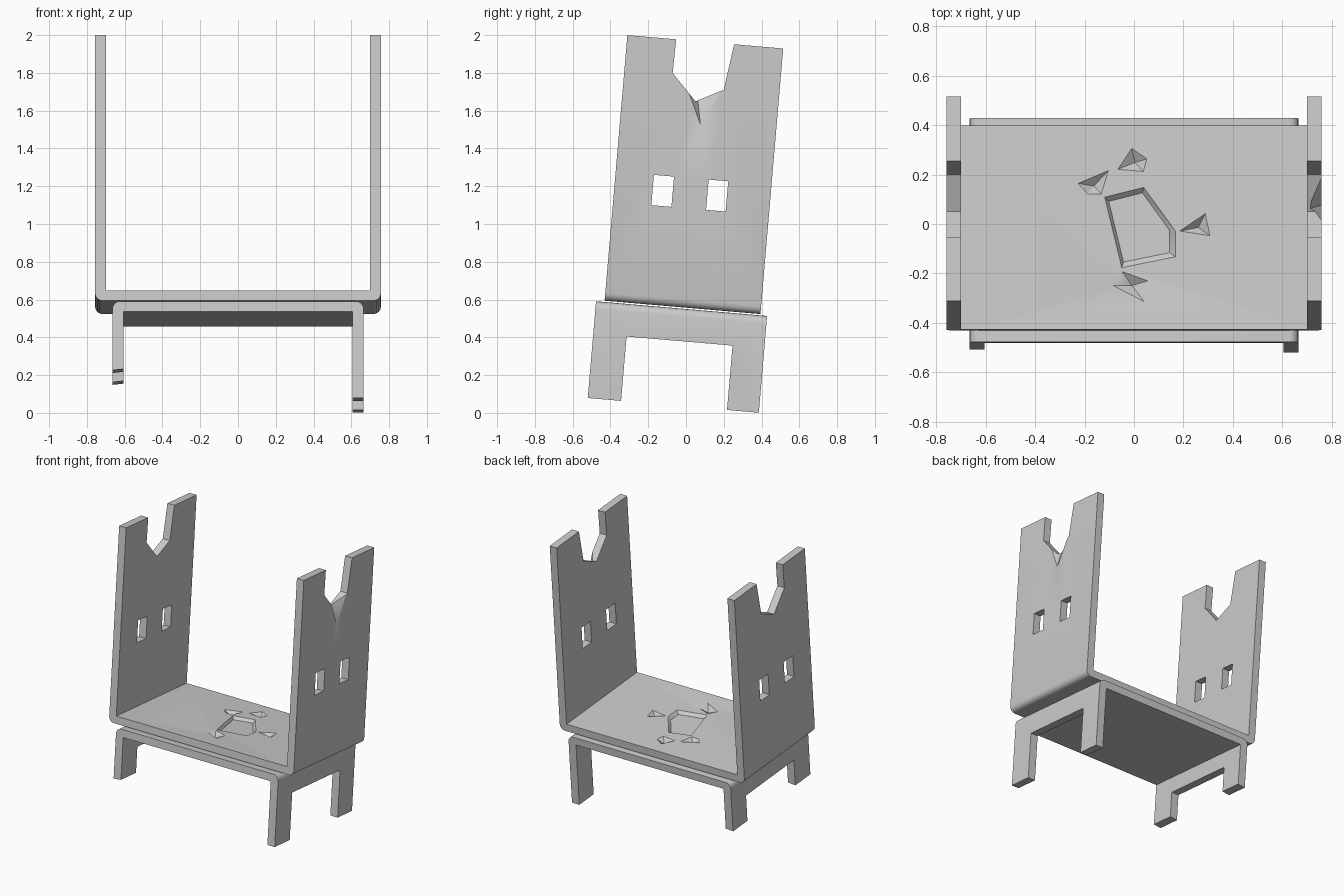
import bpy, bmesh, math
from mathutils import Matrix

if "Cube" in bpy.data.objects:
    bpy.data.objects.remove(bpy.data.objects["Cube"])

# The whole stand leans backwards slightly
LEAN = Matrix.Rotation(math.radians(-4.9), 4, 'X')

grey = bpy.data.materials.new("plain_grey")
grey.use_nodes = True
GREY = (0.6, 0.6, 0.6, 1)
grey.diffuse_color = GREY
grey.node_tree.nodes["Principled BSDF"].inputs["Base Color"].default_value = GREY


def make_object(name, bm):
    bmesh.ops.recalc_face_normals(bm, faces=bm.faces)
    bm.transform(LEAN)
    mesh = bpy.data.meshes.new(name)
    bm.to_mesh(mesh)
    bm.free()
    mesh.materials.append(grey)
    obj = bpy.data.objects.new(name, mesh)
    bpy.context.collection.objects.link(obj)
    return obj


def bent_sheet(name, outer, inner, z_end, z_inner, z_outer, y0, y1, radius=0.04):
    """U-shaped sheet with rounded outer corners, extruded along y."""
    sign = 1 if z_end > z_outer else -1
    half = [(inner, z_inner), (inner, z_end), (outer, z_end)]
    for i in range(5):
        a = math.pi / 2 * i / 4
        half.append((outer - radius + radius * math.cos(a),
                     z_outer + sign * radius * (1 - math.sin(a))))
    profile = half + [(-x, z) for x, z in reversed(half)]
    bm = bmesh.new()
    face = bm.faces.new([bm.verts.new((x, y0, z)) for x, z in profile])
    ext = bmesh.ops.extrude_face_region(bm, geom=[face])
    moved = [g for g in ext["geom"] if isinstance(g, bmesh.types.BMVert)]
    bmesh.ops.translate(bm, verts=moved, vec=(0, y1 - y0, 0))
    return make_object(name, bm)


def cut(target, points):
    """Remove the convex hull of the points from the target."""
    bm = bmesh.new()
    for p in points:
        bm.verts.new(p)
    bmesh.ops.convex_hull(bm, input=bm.verts)
    cutter = make_object("cutter", bm)
    cutter.hide_render = True
    mod = target.modifiers.new("cut", 'BOOLEAN')
    mod.operation = 'DIFFERENCE'
    mod.solver = 'EXACT'
    mod.object = cutter
    bpy.context.view_layer.objects.active = target
    bpy.ops.object.modifier_apply(modifier=mod.name)
    bpy.data.objects.remove(cutter)


def through(profile, x0, x1):
    return [(x, y, z) for x in (x0, x1) for y, z in profile]


def rect(y0, y1, z0, z1):
    return [(y0, z0), (y1, z0), (y1, z1), (y0, z1)]


# Tray: floor with two tall end panels
FLOOR = 0.61
tray = bent_sheet("tray_with_end_panels", 0.757, 0.70, 1.966, FLOOR, 0.555, -0.48, 0.348)

# Top notch and two windows through both panels
notch = [(-0.219, 2.05), (-0.219, 1.966), (-0.224, 1.787), (-0.091, 1.648),
         (0.053, 1.721), (0.087, 1.966), (0.098, 2.05)]
for shape in (notch, rect(-0.277, -0.17, 1.08, 1.241), rect(0.014, 0.118, 1.08, 1.241)):
    cut(tray, through(shape, -1, 1))

# Chipped groove below the notch on one outer face
cut(tray, [(0.765, -0.14, 1.70), (0.765, 0.055, 1.72), (0.765, -0.05, 1.505),
           (0.71, -0.08, 1.66), (0.71, -0.05, 1.69)])

# Shallow animal-shaped recess in the floor: body, then four limbs
SHIFT = -0.052
body = [(-0.12, 0.11), (0.04, 0.15), (0.17, -0.03), (0.17, -0.135), (-0.05, -0.18)]
cut(tray, [(x, y + SHIFT, FLOOR + 0.002) for x, y in body]
    + [(x * 0.85, y * 0.85 + SHIFT, FLOOR - 0.02) for x, y in body])
limbs = [
    [(-0.07, 0.22), (-0.01, 0.31), (0.055, 0.265), (0.04, 0.21)],
    [(-0.23, 0.165), (-0.1, 0.22), (-0.13, 0.12), (-0.19, 0.12)],
    [(0.18, -0.03), (0.29, 0.045), (0.31, -0.05)],
    [(-0.05, -0.19), (0.06, -0.23), (0.045, -0.32), (-0.09, -0.25)],
]
for limb in limbs:
    cx = sum(p[0] for p in limb) / len(limb)
    cy = sum(p[1] for p in limb) / len(limb)
    cut(tray, [(x, y + SHIFT, FLOOR + 0.002) for x, y in limb]
        + [(cx, cy + SHIFT, FLOOR - 0.03)])

# Table base: inverted sheet, side cutouts leave four legs
base = bent_sheet("table_base_with_legs", 0.665, 0.605, 0.034, 0.493, 0.548, -0.525, 0.384)
cut(base, through(rect(-0.348, 0.215, -0.1, 0.376), -1, 1))

# Legs on one side are shorter, with a slightly slanted foot
cut(base, [(x, y, z) for y in (-1, 1)
           for x, z in ((-0.7, -0.1), (-0.5, -0.1), (-0.5, 0.2), (-0.7, 0.178))])

# Smooth only the rounded bends
for obj in (tray, base):
    bpy.ops.object.select_all(action='DESELECT')
    obj.select_set(True)
    bpy.context.view_layer.objects.active = obj
    bpy.ops.object.shade_smooth_by_angle(angle=math.radians(30))
